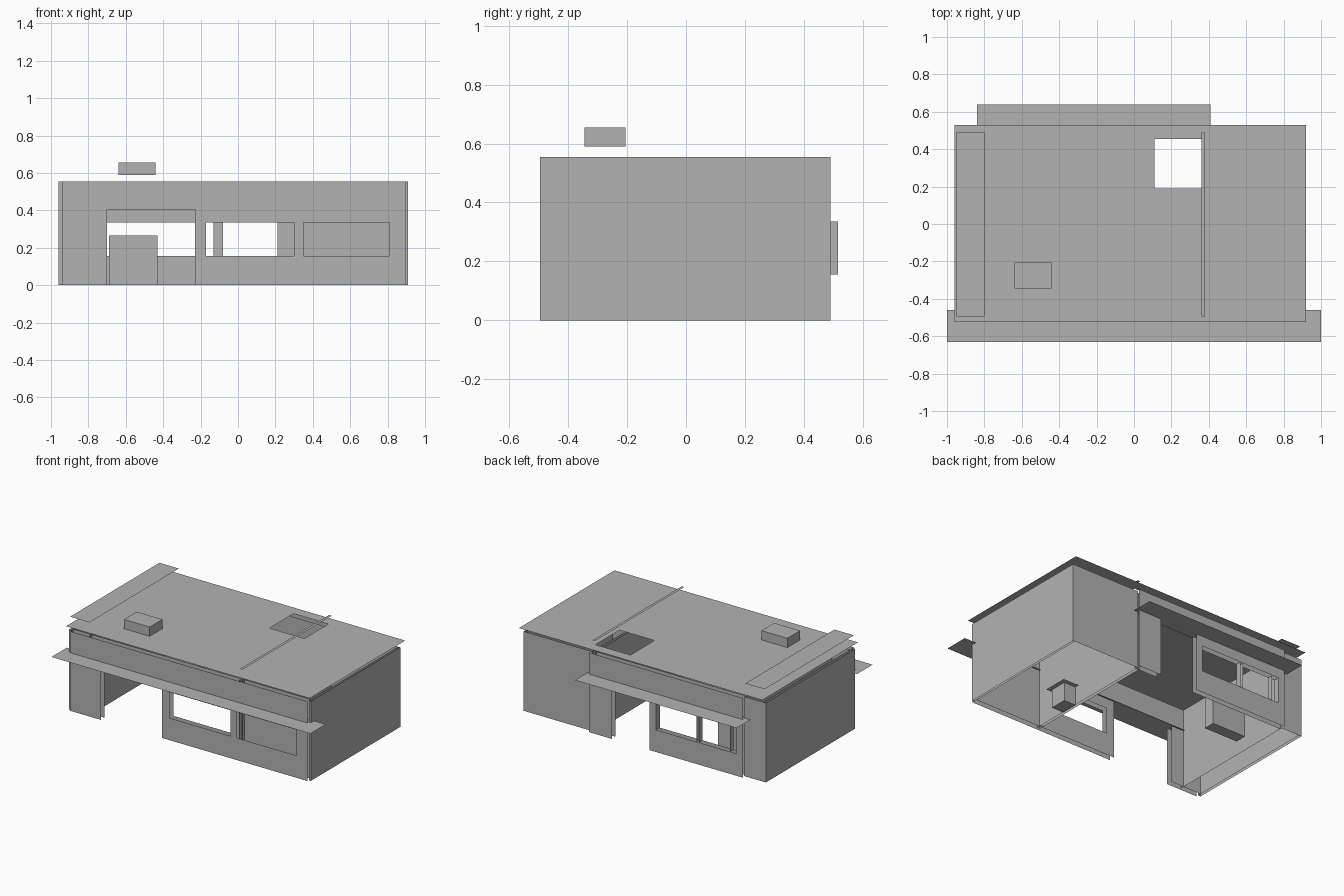
import bpy, bmesh

cube = bpy.data.objects.get("Cube")
if cube:
    bpy.data.objects.remove(cube, do_unlink=True)

GREY = (0.45, 0.45, 0.45, 1.0)
mat = bpy.data.materials.new("plain_grey")
mat.use_nodes = True
mat.diffuse_color = GREY
mat.node_tree.nodes["Principled BSDF"].inputs["Base Color"].default_value = GREY


def finish(name, bm):
    mesh = bpy.data.meshes.new(name)
    bm.to_mesh(mesh)
    bm.free()
    mesh.materials.append(mat)
    obj = bpy.data.objects.new(name, mesh)
    bpy.context.collection.objects.link(obj)
    return obj


def panel(name, axis, at, u, v, holes=(), flip=False):
    """Flat sheet across an axis, with rectangular holes (u0, u1, v0, v1)."""
    place = {"x": lambda a, b: (at, a, b),
             "y": lambda a, b: (a, at, b),
             "z": lambda a, b: (a, b, at)}[axis]
    us = sorted({*u, *(c for h in holes for c in h[:2])})
    vs = sorted({*v, *(c for h in holes for c in h[2:])})
    bm = bmesh.new()
    for u0, u1 in zip(us, us[1:]):
        for v0, v1 in zip(vs, vs[1:]):
            cu, cv = (u0 + u1) / 2, (v0 + v1) / 2
            if any(h[0] < cu < h[1] and h[2] < cv < h[3] for h in holes):
                continue
            corners = [(u0, v0), (u1, v0), (u1, v1), (u0, v1)]
            if flip:
                corners.reverse()
            bm.faces.new([bm.verts.new(place(*c)) for c in corners])
    bmesh.ops.remove_doubles(bm, verts=bm.verts, dist=0.0005)
    return finish(name, bm)


def box(name, x, y, z):
    bm = bmesh.new()
    bmesh.ops.create_cube(bm, size=1)
    for vert in bm.verts:
        for i, (lo, hi) in enumerate((x, y, z)):
            vert.co[i] = hi if vert.co[i] > 0 else lo
    return finish(name, bm)


TOP = 0.555            # wall height
SILL, HEAD = 0.155, 0.335
LINTEL = 0.405         # door head and canopy height
DEPTH = (-0.495, 0.49)
HEIGHT = (0, TOP)

# Side walls, each a pair of sheets with closing ends
for side, outer, inner in (("right", -0.96, -0.94), ("left", 0.91, 0.895)):
    panel(side + "_wall_outer", "x", outer, DEPTH, HEIGHT, flip=outer < 0)
    panel(side + "_wall_inner", "x", inner, DEPTH, HEIGHT, flip=outer > 0)
    ends = tuple(sorted((outer, inner)))
    panel(side + "_wall_front_end", "y", DEPTH[0], ends, HEIGHT)
    panel(side + "_wall_back_end", "y", DEPTH[1], ends, HEIGHT, flip=True)

# Front wall: door opening, open window and closed window
door = (-0.70, -0.23, 0, LINTEL)
window = (-0.17, 0.30, SILL, HEAD)
closed = (0.35, 0.81, SILL, HEAD)
front = (-0.94, 0.895)
panel("front_wall_outer", "y", -0.51, front, HEIGHT, (door, window, closed))
panel("front_wall_inner", "y", -0.47, front, HEIGHT, (door, window), flip=True)

# Back wall: flush ends and a raised middle skin with door and window
back_window = (-0.75, -0.13, SILL, HEAD)
back_holes = (back_window, (-0.08, 0.21, 0, LINTEL))
skin = (-0.80, 0.39)
panel("back_wall_left", "y", DEPTH[1], (0.38, 0.91), HEIGHT, flip=True)
panel("back_wall_right", "y", DEPTH[1], (-0.96, -0.79), HEIGHT, flip=True)
panel("back_wall_outer", "y", 0.515, skin, HEIGHT, back_holes, flip=True)
panel("back_wall_inner", "y", 0.475, skin, HEIGHT, back_holes)

# Back window reveals and mullion
for i, x in enumerate((-0.75, -0.70, -0.46, -0.44, -0.13)):
    panel(f"back_window_reveal_{i}", "x", x, (0.475, 0.515), (SILL, HEAD), flip=True)

# Interior partitions
panel("closet_partition", "x", -0.80, DEPTH, HEIGHT)
panel("room_partition", "x", 0.38, DEPTH, HEIGHT)
panel("room_partition_rear", "x", 0.36, DEPTH, HEIGHT, flip=True)

# Roof with skylight, ridge strips, canopies and vent box
panel("roof", "z", 0.59, (-0.96, 0.92), (-0.525, 0.53), ((0.11, 0.38, 0.19, 0.455),))
panel("roof_edge_strip", "z", 0.648, (-0.95, -0.80), DEPTH)
panel("roof_thin_strip", "z", 0.634, (0.36, 0.38), DEPTH)
panel("front_canopy", "z", LINTEL, (-1, 1), (-0.63, -0.46))
panel("back_canopy", "z", LINTEL, (-0.84, 0.41), (0.46, 0.64))
box("roof_vent", (-0.64, -0.44), (-0.345, -0.205), (0.59, 0.655))

# Furniture
for i, x in enumerate((-0.69, -0.56)):
    box(f"cabinet_{i}", (x, x + 0.13), (0.18, 0.26), (0, 0.265))
panel("small_table_top", "z", 0.13, (0.38, 0.50), (-0.26, -0.09))
box("small_table_base", (0.38, 0.47), (-0.24, -0.12), (0, 0.13))
